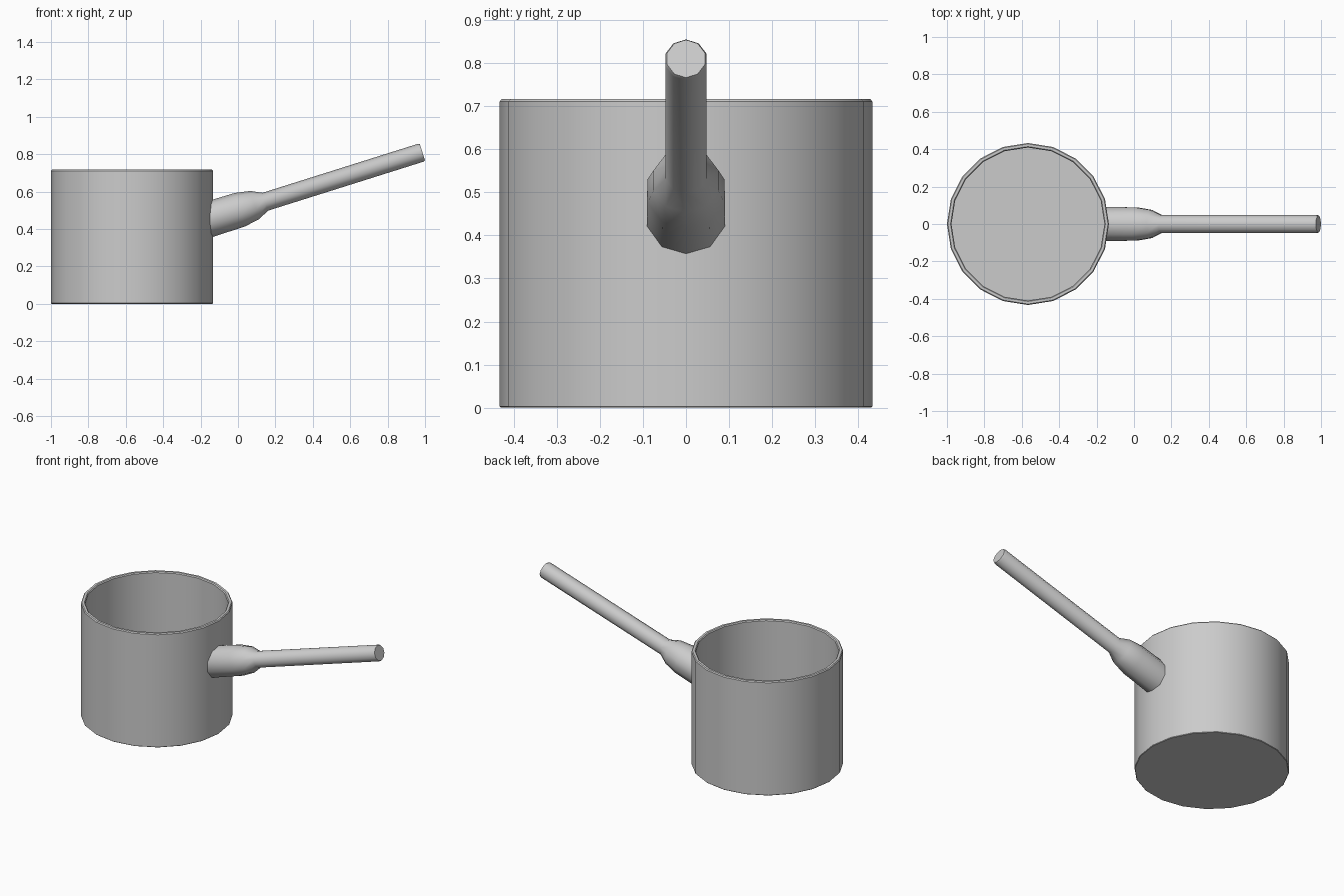
import bpy, bmesh, math
from mathutils import Vector

if "Cube" in bpy.data.objects:
    bpy.data.objects.remove(bpy.data.objects["Cube"])


def make_object(name, rings, angle):
    """Skin a list of closed vertex rings and cap both ends."""
    bm = bmesh.new()
    rows = [[bm.verts.new(p) for p in ring] for ring in rings]
    n = len(rows[0])
    for a, b in zip(rows, rows[1:]):
        for i in range(n):
            j = (i + 1) % n
            bm.faces.new((a[i], a[j], b[j], b[i]))
    bm.faces.new(rows[0][::-1])
    bm.faces.new(rows[-1])
    bmesh.ops.recalc_face_normals(bm, faces=bm.faces)
    mesh = bpy.data.meshes.new(name)
    bm.to_mesh(mesh)
    bm.free()
    obj = bpy.data.objects.new(name, mesh)
    bpy.context.collection.objects.link(obj)
    bpy.ops.object.select_all(action='DESELECT')
    obj.select_set(True)
    bpy.context.view_layer.objects.active = obj
    bpy.ops.object.shade_smooth_by_angle(angle=math.radians(angle))
    return obj


# Pot: 20-sided open vessel with a chamfered rim
CX = -0.567
pot_profile = [(0.430, 0), (0.433, 0.003), (0.433, 0.711), (0.428, 0.717),
               (0.414, 0.717), (0.409, 0.711), (0.409, 0.025)]
pot_rings = [[(CX + r * math.cos(math.tau * i / 20), r * math.sin(math.tau * i / 20), z)
              for i in range(20)] for r, z in pot_profile]
make_object("pot", pot_rings, 30)

# Handle: 10-sided tilted rod with a thick socket at the pot wall
tilt = math.atan(0.315)
along = Vector((math.cos(tilt), 0, math.sin(tilt)))
across = Vector((-math.sin(tilt), 0, math.cos(tilt)))
sections = [(0.01, 0.0935), (0.09, 0.079), (0.145, 0.050), (0.977, 0.050), (0.986, 0.046)]


def ring(x, r, up):
    c = Vector((x, 0, 0.547 + (x - 0.15) * 0.315))
    return [c + up * (r * math.cos(math.tau * i / 10))
            + Vector((0, r * math.sin(math.tau * i / 10), 0)) for i in range(10)]


# The first ring is upright so that it sits inside the wall
handle_rings = [ring(-0.152, 0.0955, Vector((0, 0, 1.05)))]
handle_rings += [ring(x, r, across) for x, r in sections]
make_object("handle", handle_rings, 40)
